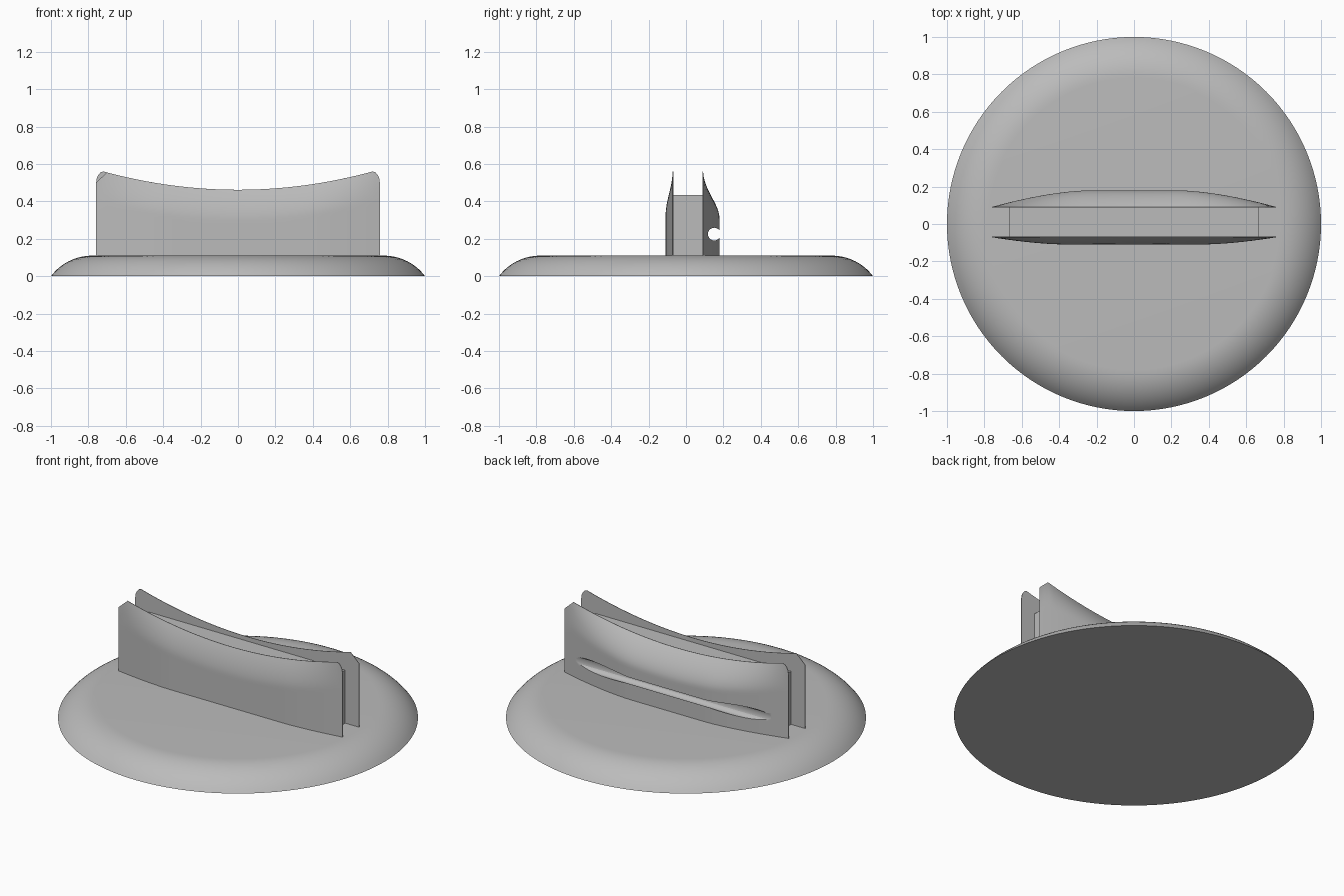
import bpy, bmesh, math

if "Cube" in bpy.data.objects:
    bpy.data.objects.remove(bpy.data.objects["Cube"])

grey = bpy.data.materials.new("light_grey")
grey.diffuse_color = (0.5, 0.5, 0.5, 1)
grey.use_nodes = True
grey.node_tree.nodes["Principled BSDF"].inputs["Base Color"].default_value = grey.diffuse_color


def finish(name, bm, angle=35):
    bmesh.ops.recalc_face_normals(bm, faces=bm.faces)
    mesh = bpy.data.meshes.new(name)
    bm.to_mesh(mesh)
    bm.free()
    ob = bpy.data.objects.new(name, mesh)
    mesh.materials.append(grey)
    bpy.context.collection.objects.link(ob)
    smooth(ob, angle)
    return ob


def smooth(ob, angle):
    bpy.ops.object.select_all(action='DESELECT')
    ob.select_set(True)
    bpy.context.view_layer.objects.active = ob
    bpy.ops.object.shade_smooth_by_angle(angle=math.radians(angle))


# Round base with a curved shoulder
def make_base(segments=128, radius=0.275, height=0.11):
    end = math.acos((radius - height) / radius)
    profile = [(1 - radius * math.sin(end) + radius * math.sin(a),
                height - radius + radius * math.cos(a))
               for a in (end * i / 10 for i in range(11))]
    bm = bmesh.new()
    rings = [[bm.verts.new((r * math.cos(2 * math.pi * s / segments),
                            r * math.sin(2 * math.pi * s / segments), z))
              for s in range(segments)] for r, z in profile]
    for a, b in zip(rings, rings[1:]):
        for s in range(segments):
            n = (s + 1) % segments
            bm.faces.new((a[s], a[n], b[n], b[s]))
    bm.faces.new(rings[0])
    bm.faces.new(rings[-1])
    return finish("base", bm)


# Top edge of a jaw: concave sweep, one rounded end and one clipped end
def top_edge(x):
    z = 0.462 + 0.098 * (abs(x) / 0.72) ** 2
    if x > 0.72:
        z = 0.49 + 0.07 * math.sqrt(max(0, 1 - ((x - 0.72) / 0.04) ** 2))
    elif x < -0.70:
        z = 0.555 - 0.055 * (-0.70 - x) / 0.06
    return z


# Bulging jaw with a flat inner face; side is +1 for back and -1 for front
def make_jaw(name, side, inner, depth, flat):
    bm = bmesh.new()
    xs = [-0.76, -0.73] + [-0.70 + 1.42 * i / 48 for i in range(49)]
    xs += [0.735, 0.747, 0.755, 0.76]
    rows = 24
    inside, outside = [], []
    for x in xs:
        end = max(0, (abs(x) - flat) / (0.76 - flat))
        bulge = 1 - end ** 1.6
        top = top_edge(x)
        ins, outs = [], []
        for i in range(rows + 1):
            z = 0.1 + (top - 0.1) * i / rows
            u = min(1, (top - z) / 0.16)
            y = inner + 0.003 + depth * bulge * (1 - (1 - u) ** 1.7)
            ins.append(bm.verts.new((-side * x, side * inner, z)))
            outs.append(bm.verts.new((-side * x, side * y, z)))
        inside.append(ins)
        outside.append(outs)
    last = len(xs) - 1
    for c in range(last):
        for grid in (inside, outside):
            for r in range(rows):
                bm.faces.new((grid[c][r], grid[c + 1][r],
                              grid[c + 1][r + 1], grid[c][r + 1]))
        for r in (0, rows):
            bm.faces.new((inside[c][r], inside[c + 1][r],
                          outside[c + 1][r], outside[c][r]))
    for c in (0, last):
        for r in range(rows):
            bm.faces.new((inside[c][r], inside[c][r + 1],
                          outside[c][r + 1], outside[c][r]))
    return finish(name, bm)


make_base()
make_jaw("front_jaw", -1, 0.068, 0.038, 0.38)
back = make_jaw("back_jaw", 1, 0.088, 0.088, 0.25)

# Round groove along the outside of the back jaw
bpy.ops.mesh.primitive_cylinder_add(vertices=32, radius=0.034, depth=1.8,
                                    location=(0, 0.151, 0.225),
                                    rotation=(0, math.pi / 2, 0))
cutter = bpy.context.object
cutter.name = "groove_cutter"
cutter.hide_render = True
cut = back.modifiers.new("groove", 'BOOLEAN')
cut.operation = 'DIFFERENCE'
cut.solver = 'EXACT'
cut.object = cutter
bpy.context.view_layer.objects.active = back
bpy.ops.object.modifier_apply(modifier=cut.name)
bpy.data.objects.remove(cutter)
smooth(back, 35)

# Spacer block between the jaws
bm = bmesh.new()
bmesh.ops.create_cube(bm, size=1)
for v in bm.verts:
    v.co = (v.co.x * 1.33, v.co.y * 0.156 + 0.01, v.co.z * 0.335 + 0.2675)
finish("spacer", bm)
